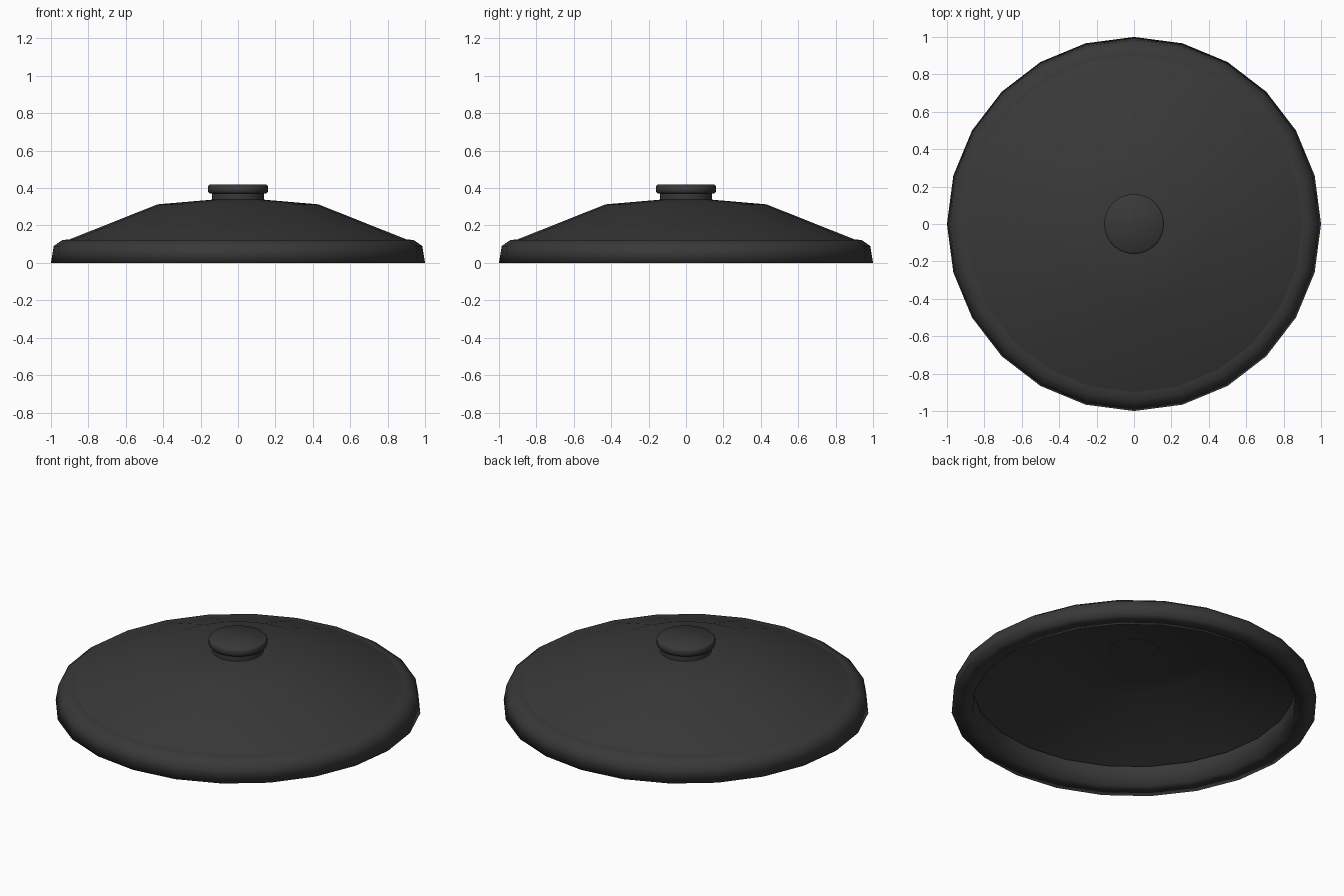
import bpy, bmesh, math

if "Cube" in bpy.data.objects:
    bpy.data.objects.remove(bpy.data.objects["Cube"])


def material(name, rgb):
    m = bpy.data.materials.new(name)
    m.diffuse_color = (*rgb, 1)
    m.use_nodes = True
    m.node_tree.nodes["Principled BSDF"].inputs["Base Color"].default_value = m.diffuse_color
    return m


def lathe(name, profile, sides, mat, angle=None):
    """Revolve a (radius, height) profile about z; radius 0 becomes a pole."""
    bm = bmesh.new()
    rings = []
    for r, z in profile:
        n = 1 if r == 0 else sides
        rings.append([bm.verts.new((r * math.cos(math.tau * i / sides),
                                    r * math.sin(math.tau * i / sides), z)) for i in range(n)])
    for a, b in zip(rings, rings[1:]):
        for i in range(sides):
            j = (i + 1) % sides
            if len(a) == 1:
                bm.faces.new((a[0], b[j], b[i]))
            elif len(b) == 1:
                bm.faces.new((a[i], a[j], b[0]))
            else:
                bm.faces.new((a[i], a[j], b[j], b[i]))
    me = bpy.data.meshes.new(name)
    bm.to_mesh(me)
    bm.free()
    me.materials.append(mat)
    ob = bpy.data.objects.new(name, me)
    bpy.context.collection.objects.link(ob)
    bpy.context.view_layer.objects.active = ob
    ob.select_set(True)
    if angle is None:
        bpy.ops.object.shade_smooth()
    else:
        bpy.ops.object.shade_smooth_by_angle(angle=math.radians(angle))
    ob.select_set(False)
    return ob


black = material("charcoal black", (0.04, 0.04, 0.04))

# Rim: hollow ring with a flat foot and rounded shoulder
lathe("lid_rim", [(0.885, 0.12), (0.885, 0.0), (1.0, 0.0), (0.985, 0.09),
                  (0.94, 0.122), (0.90, 0.126)], 24, black)

# Thin sloping dome
lathe("lid_dome", [(0.90, 0.126), (0.43, 0.313), (0.14, 0.338), (0, 0.338)], 24, black)

# Knob: neck and wider rounded cap
lathe("knob", [(0, 0.335), (0.14, 0.335), (0.14, 0.372), (0.152, 0.372), (0.16, 0.38),
               (0.16, 0.41), (0.152, 0.418), (0, 0.42)], 48, black, 50)
